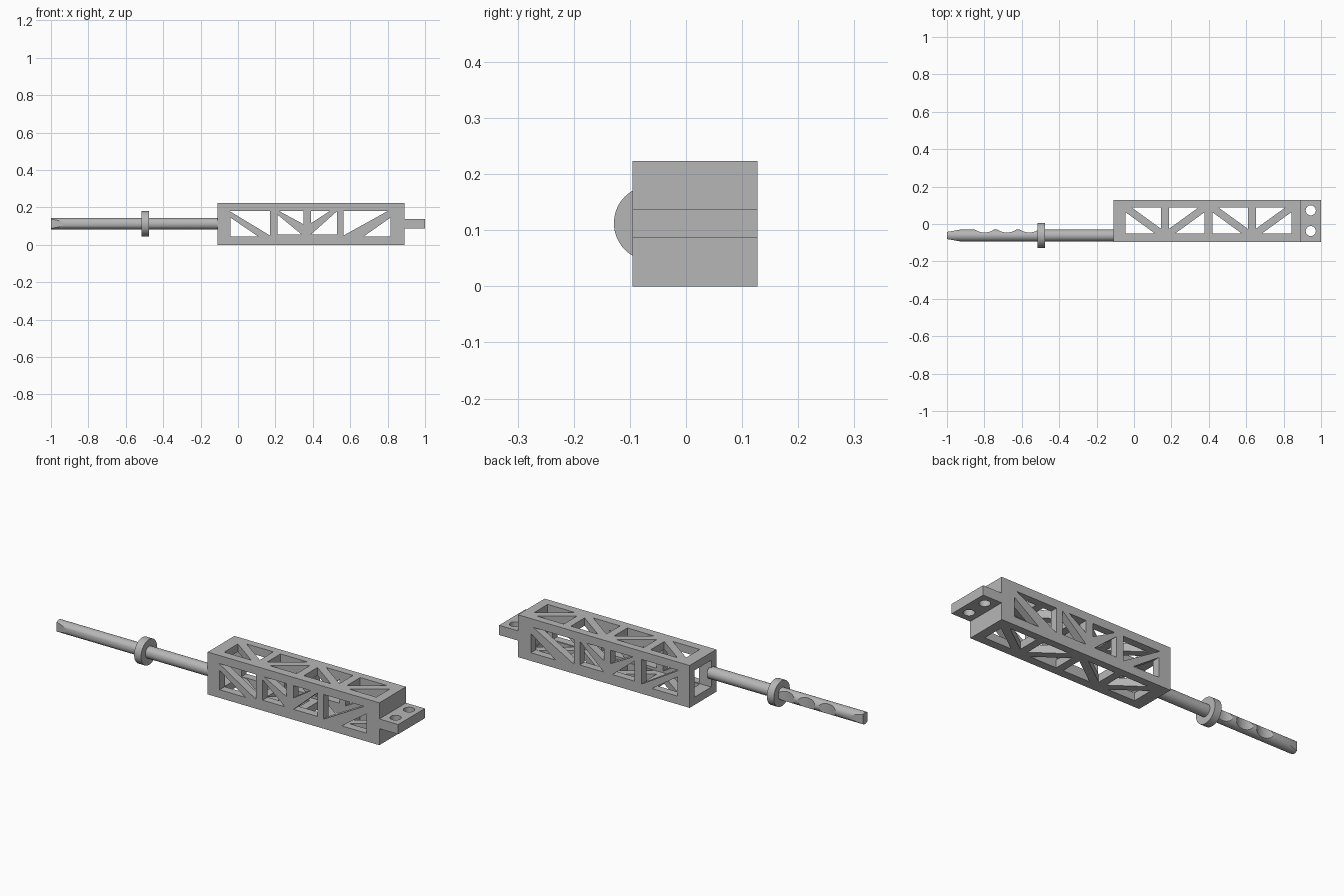
import bpy
import bmesh
import math
from mathutils import Matrix, Vector

cube = bpy.data.objects.get("Cube")
if cube:
    bpy.data.objects.remove(cube, do_unlink=True)

grey = bpy.data.materials.new("plain grey")
grey.use_nodes = True
grey.diffuse_color = (0.47, 0.47, 0.47, 1)
grey.node_tree.nodes["Principled BSDF"].inputs["Base Color"].default_value = (0.47, 0.47, 0.47, 1)


def finish(name, bm):
    bmesh.ops.recalc_face_normals(bm, faces=bm.faces)
    mesh = bpy.data.meshes.new(name)
    bm.to_mesh(mesh)
    bm.free()
    mesh.materials.append(grey)
    obj = bpy.data.objects.new(name, mesh)
    bpy.context.collection.objects.link(obj)
    return obj


def box(name, low, high):
    bm = bmesh.new()
    low, high = Vector(low), Vector(high)
    size = Matrix.Diagonal((high - low).to_4d())
    bmesh.ops.create_cube(bm, size=1, matrix=Matrix.Translation((low + high) / 2) @ size)
    return finish(name, bm)


def rod(name, x0, x1, radius, y, z, sides=48):
    bm = bmesh.new()
    place = Matrix.Translation(((x0 + x1) / 2, y, z)) @ Matrix.Rotation(math.pi / 2, 4, "Y")
    bmesh.ops.create_cone(bm, cap_ends=True, segments=sides, radius1=radius, radius2=radius,
                          depth=x1 - x0, matrix=place)
    return finish(name, bm)


def prisms(name, outlines, axis):
    """Extrude 2D outlines right through the model along y or z."""
    bm = bmesh.new()
    for outline in outlines:
        if axis == "y":
            points, depth = [(u, -0.5, v) for u, v in outline], (0, 1, 0)
        else:
            points, depth = [(u, v, -0.5) for u, v in outline], (0, 0, 1)
        face = bm.faces.new([bm.verts.new(p) for p in points])
        new = bmesh.ops.extrude_face_region(bm, geom=[face])["geom"]
        bmesh.ops.translate(bm, vec=depth, verts=[e for e in new if isinstance(e, bmesh.types.BMVert)])
    return finish(name, bm)


def cut(target, *cutters):
    for cutter in cutters:
        mod = target.modifiers.new("cut", "BOOLEAN")
        mod.operation, mod.solver, mod.object = "DIFFERENCE", "EXACT", cutter
    graph = bpy.context.evaluated_depsgraph_get()
    mesh = bpy.data.meshes.new_from_object(target.evaluated_get(graph))
    target.modifiers.clear()
    target.data = mesh
    for cutter in cutters:
        bpy.data.objects.remove(cutter, do_unlink=True)


def circle(x, y, radius, sides=32):
    return [(x + radius * math.cos(math.tau * i / sides), y + radius * math.sin(math.tau * i / sides))
            for i in range(sides)]


def truss(x0, x1, low, high, falling, gap_u, gap_v):
    """Two triangular openings separated by a diagonal strut."""
    upper = [(x0 + gap_u, high), (x1, high), (x1, low + gap_v)]
    lower = [(x0, high - gap_v), (x0, low), (x1 - gap_u, low)]
    if not falling:
        upper, lower = [[(x0 + x1 - u, v) for u, v in tri] for tri in (upper, lower)]
    return [upper, lower]


# Hollow truss body, open at the rod end
body = box("truss_body", (-0.11, -0.095, 0), (0.89, 0.127, 0.223))
cavity = box("cavity", (-0.2, -0.053, 0.041), (0.845, 0.085, 0.182))

top_windows = []
for i in range(4):
    start = -0.045 + i * 0.232
    top_windows += truss(start, start + 0.19, -0.05, 0.087, i % 2 == 0, 0.034, 0.024)

side_windows = [
    [(-0.045, 0.18), (0.17, 0.18), (0.17, 0.05)], [(-0.04, 0.145), (-0.04, 0.043), (0.11, 0.043)],
    [(0.22, 0.18), (0.35, 0.18), (0.35, 0.11)], [(0.21, 0.162), (0.21, 0.055), (0.34, 0.055)],
    [(0.39, 0.18), (0.49, 0.18), (0.39, 0.115)], [(0.53, 0.18), (0.53, 0.055), (0.39, 0.055)],
    [(0.565, 0.18), (0.8, 0.18), (0.565, 0.05)], [(0.815, 0.145), (0.815, 0.043), (0.67, 0.043)],
]
cut(body, cavity, prisms("top_cutter", top_windows, "z"), prisms("side_cutter", side_windows, "y"))

# Mounting tongue with two bolt holes
tongue = box("mounting_tongue", (0.88, -0.095, 0.087), (1, 0.127, 0.138))
cut(tongue, prisms("hole_cutter", [circle(0.945, y, 0.027) for y in (-0.038, 0.073)], "z"))

# Rod with a chisel tip and scalloped notches along the back
Y, Z = -0.0615, 0.1125
shaft = rod("notched_rod", -1, -0.1, 0.031, Y, Z)
tip = [[(-1.1, Y + side * 0.001), (-0.915, Y + side * 0.034), (-0.915, Y + side * 0.1),
        (-1.1, Y + side * 0.1)] for side in (-1, 1)]
notches = [circle(x, Y + 0.016 + 0.09, 0.09, 64) for x in (-0.8, -0.68, -0.56)]
cut(shaft, prisms("tip_cutter", tip, "z"),
    *[prisms("notch_cutter", [notch], "z") for notch in notches])

# Collar round the rod
collar = rod("collar", -0.515, -0.475, 0.067, Y, Z, 64)

# Smooth the round parts, keeping cut edges crisp
bpy.ops.object.select_all(action="DESELECT")
for obj in (shaft, collar, tongue):
    obj.select_set(True)
bpy.context.view_layer.objects.active = shaft
bpy.ops.object.shade_smooth_by_angle(angle=math.radians(25))
